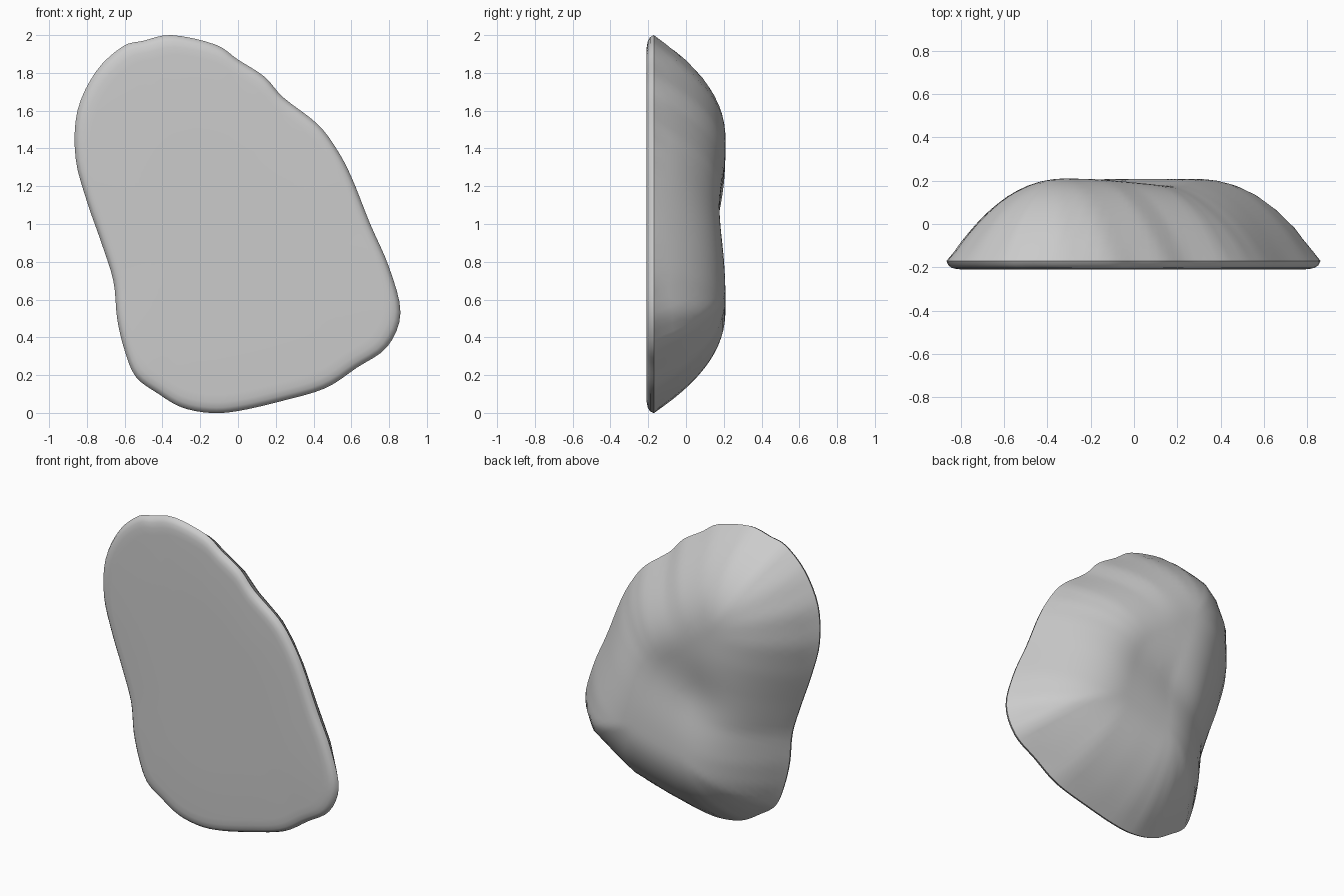
import bpy, bmesh, math
from mathutils import Vector
from mathutils.geometry import intersect_point_line

default_cube = bpy.data.objects.get("Cube")
if default_cube:
    bpy.data.objects.remove(default_cube, do_unlink=True)

# Outline of the pebble as x, z points
OUTLINE = [(-.35, 2), (-.12, 1.95), (0, 1.87), (.14, 1.78), (.24, 1.67), (.42, 1.53),
           (.52, 1.4), (.6, 1.25), (.7, 1), (.8, .77), (.86, .53), (.79, .35),
           (.63, .24), (.46, .13), (.22, .06), (0, .01), (-.15, 0), (-.3, .03),
           (-.42, .1), (-.54, .19), (-.6, .33), (-.64, .5), (-.66, .7), (-.73, .92),
           (-.8, 1.12), (-.86, 1.35), (-.85, 1.6), (-.75, 1.81), (-.61, 1.94), (-.5, 1.97)]
# Hollows in the back: x, z, radius, depth
HOLLOWS = [(.4, 1.25, .2, .04), (.08, 1.05, .25, .03), (-.25, .92, .22, .045)]
CENTRE = Vector((-.05, .95))
STEPS = 4
RIM_Y, FRONT_Y, DOME_HEIGHT, DOME_REACH = -.17, -.21, .38, .55


def smooth_outline(points):
    """Closed Catmull-Rom curve through the points."""
    pts = [Vector(p) for p in points]
    n = len(pts)
    result = []
    for i in range(n):
        a, b, c, d = (pts[(i + k) % n] for k in (-1, 0, 1, 2))
        for s in range(STEPS):
            t = s / STEPS
            result.append(b + (c - a) * t / 2
                          + (a * 2 - b * 5 + c * 4 - d) * t * t / 2
                          + (b * 3 - a - c * 3 + d) * t ** 3 / 2)
    return result


def edge_distance(p, loop):
    best = 9
    for a, b in zip(loop, loop[1:] + loop[:1]):
        hit, t = intersect_point_line(p, a, b)
        near = a.lerp(b, min(max(t, 0), 1))
        best = min(best, (p - near).length)
    return best


def back_y(p):
    """Rounded dome that rises from the rim, with soft hollows."""
    d = min(edge_distance(p, corners) / DOME_REACH, 1)
    y = RIM_Y + DOME_HEIGHT * (1 - (1 - d) ** 2.2)
    for x, z, radius, depth in HOLLOWS:
        r = (p - Vector((x, z))).length / radius
        y -= depth * math.exp(-r * r) * d
    return y


corners = [Vector(p) for p in OUTLINE]
rim = smooth_outline(OUTLINE)
bm = bmesh.new()


def add_ring(scale, height):
    ring = []
    for p in rim:
        q = CENTRE.lerp(p, scale)
        ring.append(bm.verts.new((q.x, height(q), q.y)))
    return ring


def bridge(outer, inner):
    n = len(outer)
    for i in range(n):
        j = (i + 1) % n
        bm.faces.new((outer[i], outer[j], inner[j], inner[i]))


def close(ring, y):
    tip = bm.verts.new((CENTRE.x, y, CENTRE.y))
    for i, v in enumerate(ring):
        bm.faces.new((v, ring[(i + 1) % len(ring)], tip))


# Rim shared by the front and back
rim_ring = add_ring(1, lambda p: RIM_Y)

# Domed back
ring = rim_ring
for k in range(1, 24):
    inner = add_ring(1 - k / 24, back_y)
    bridge(ring, inner)
    ring = inner
close(ring, back_y(CENTRE))

# Flat front with a rounded border
ring = rim_ring
for scale, part in ((.99, .5), (.97, .8), (.94, .95), (.9, 1), (.5, 1)):
    inner = add_ring(scale, lambda p: RIM_Y + (FRONT_Y - RIM_Y) * part)
    bridge(ring, inner)
    ring = inner
close(ring, FRONT_Y)

bmesh.ops.recalc_face_normals(bm, faces=bm.faces)
mesh = bpy.data.meshes.new("pebble")
bm.to_mesh(mesh)
bm.free()
pebble = bpy.data.objects.new("pebble", mesh)
bpy.context.collection.objects.link(pebble)

# Plain grey stone
stone = bpy.data.materials.new("light grey stone")
stone.use_nodes = True
colour = (.6, .6, .6, 1)
stone.diffuse_color = colour
stone.node_tree.nodes["Principled BSDF"].inputs["Base Color"].default_value = colour
mesh.materials.append(stone)

bpy.ops.object.select_all(action='DESELECT')
pebble.select_set(True)
bpy.context.view_layer.objects.active = pebble
bpy.ops.object.shade_smooth_by_angle(angle=math.radians(40))
